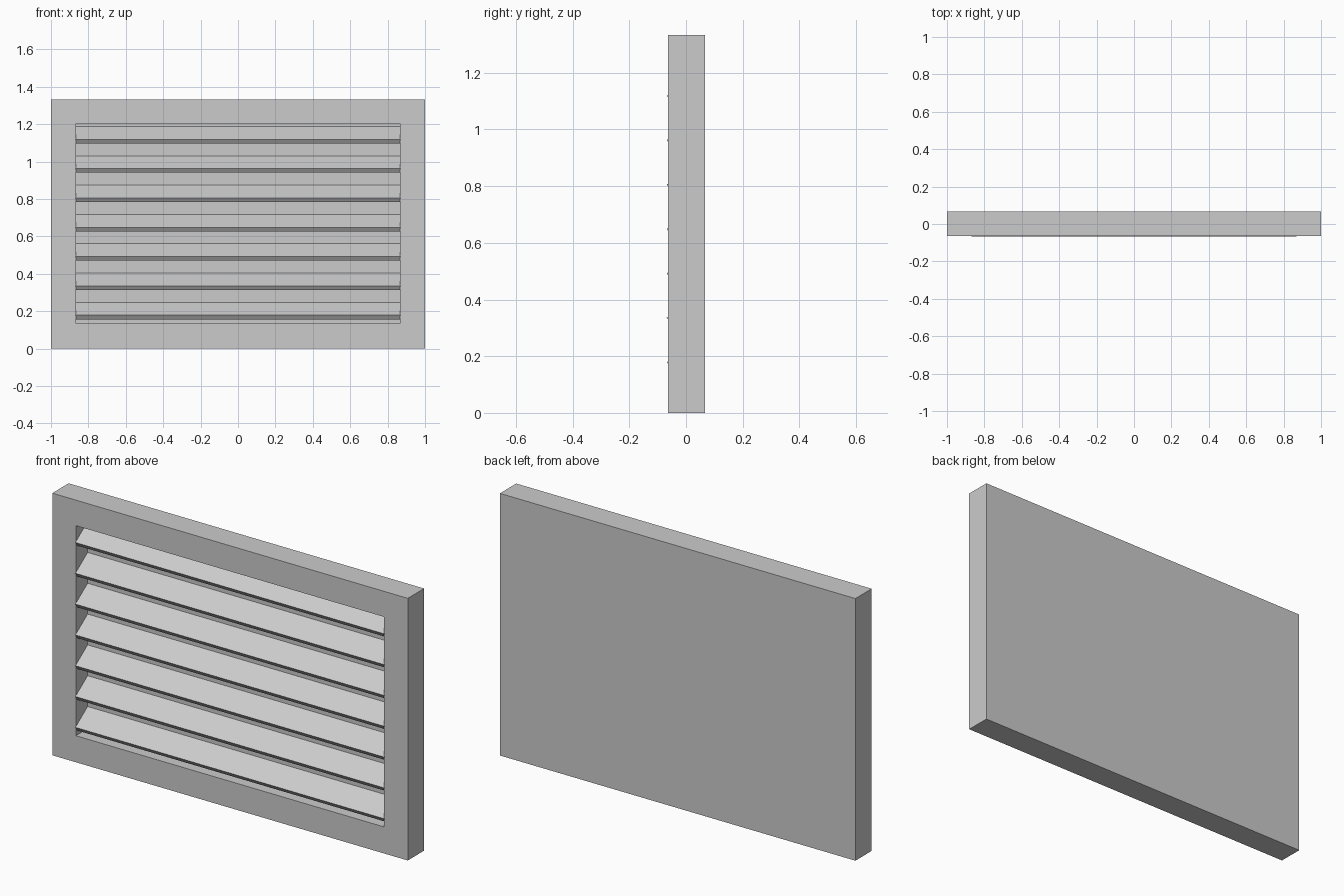
import bpy, bmesh, math
from mathutils import Matrix

if "Cube" in bpy.data.objects:
    bpy.data.objects.remove(bpy.data.objects["Cube"])

W, H = 1.0, 1.333            # half width, full height
FRONT, BACK = -0.064, 0.067  # frame faces
PANEL = 0.03                 # inside face of the back panel
OX, OZ0, OZ1 = 0.867, 0.135, 1.203   # opening

grey = bpy.data.materials.new("light grey")
grey.diffuse_color = (0.6, 0.6, 0.6, 1)
grey.use_nodes = True
grey.node_tree.nodes["Principled BSDF"].inputs["Base Color"].default_value = grey.diffuse_color


def finish(name, bm):
    bmesh.ops.recalc_face_normals(bm, faces=bm.faces)
    mesh = bpy.data.meshes.new(name)
    bm.to_mesh(mesh)
    bm.free()
    mesh.materials.append(grey)
    ob = bpy.data.objects.new(name, mesh)
    bpy.context.collection.objects.link(ob)
    return ob


# Frame: closed tray with a rectangular recess in the front
bm = bmesh.new()


def ring(hx, z0, z1, y):
    return [bm.verts.new(p) for p in
            ((-hx, y, z0), (hx, y, z0), (hx, y, z1), (-hx, y, z1))]


rings = [ring(W, 0, H, BACK), ring(W, 0, H, FRONT),
         ring(OX, OZ0, OZ1, FRONT), ring(OX, OZ0, OZ1, PANEL)]
for a, b in zip(rings, rings[1:]):
    for i in range(4):
        j = (i + 1) % 4
        bm.faces.new((a[i], a[j], b[j], b[i]))
bm.faces.new(rings[0])
bm.faces.new(rings[-1])
finish("frame", bm)

# Slats: tilted boards, front edge low, rear edge set into the back panel
LENGTH, THICK, TILT = 0.122, 0.0267, math.radians(35)
for n in range(7):
    bm = bmesh.new()
    bmesh.ops.create_cube(bm, size=1)
    place = (Matrix.Translation((0, -0.068, 0.179 + n * 0.1567))
             @ Matrix.Rotation(TILT, 4, 'X')
             @ Matrix.Translation((0, LENGTH / 2, -THICK / 2))
             @ Matrix.Diagonal((2 * OX + 0.003, LENGTH, THICK, 1)))
    bmesh.ops.transform(bm, matrix=place, verts=bm.verts)
    finish(f"slat_{n + 1}", bm)
